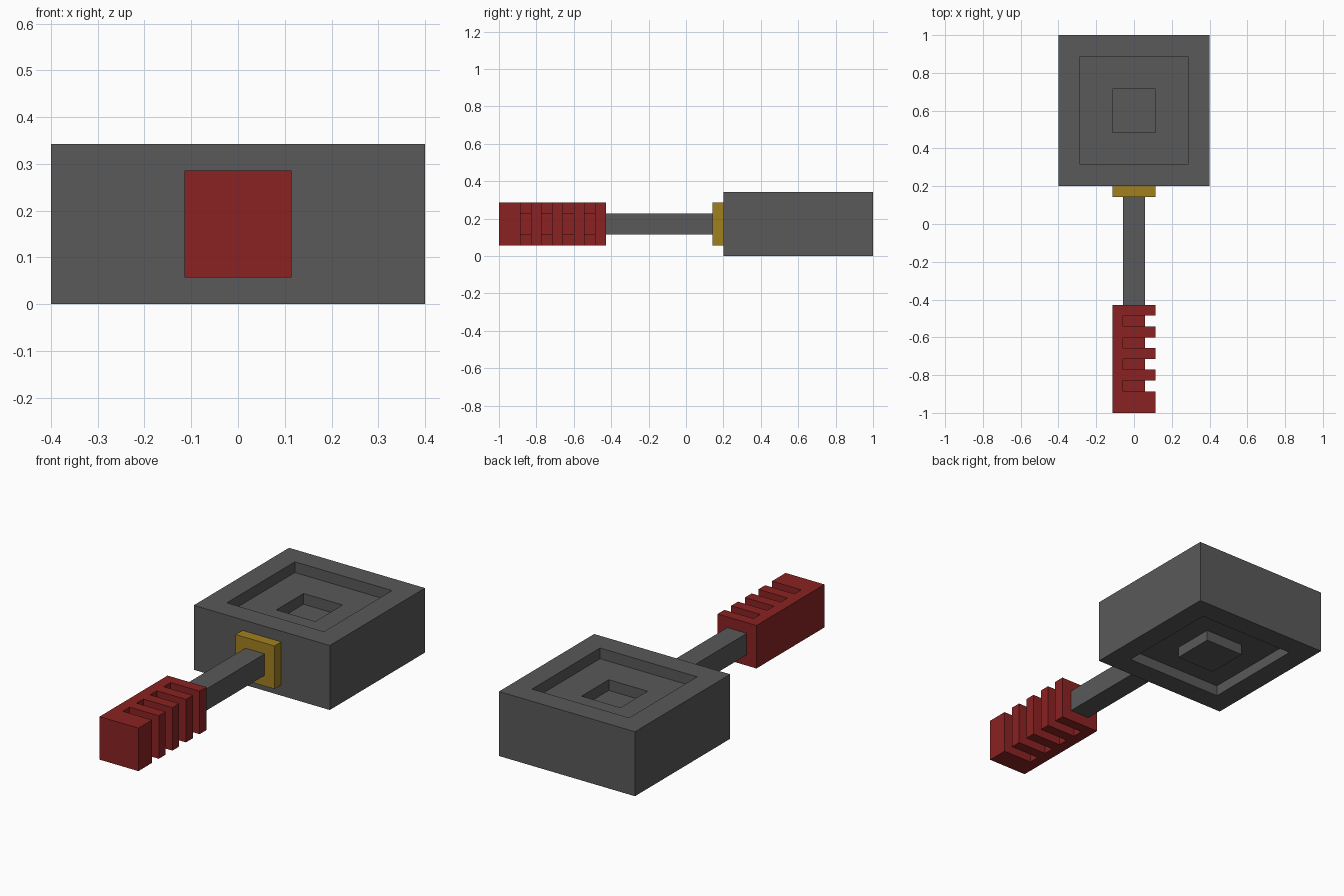
import bpy, bmesh
from mathutils import Vector

if "Cube" in bpy.data.objects:
    bpy.data.objects.remove(bpy.data.objects["Cube"])

U = 2 / 35  # the model sits on a regular block grid


def material(name, color):
    m = bpy.data.materials.new(name)
    m.diffuse_color = (*color, 1)
    m.use_nodes = True
    m.node_tree.nodes["Principled BSDF"].inputs["Base Color"].default_value = m.diffuse_color
    return m


GREY = material("dark grey", (0.1, 0.1, 0.1))
RED = material("dark red", (0.258, 0.016, 0.016))
GOLD = material("brass", (0.36, 0.216, 0.0144))


def finish(name, bm, mat):
    bmesh.ops.scale(bm, vec=(U, U, U), verts=bm.verts)
    bmesh.ops.recalc_face_normals(bm, faces=bm.faces)
    me = bpy.data.meshes.new(name)
    bm.to_mesh(me)
    bm.free()
    me.materials.append(mat)
    ob = bpy.data.objects.new(name, me)
    bpy.context.collection.objects.link(ob)
    return ob


def box(lo, hi):
    bm = bmesh.new()
    lo, hi = Vector(lo), Vector(hi)
    bmesh.ops.create_cube(bm, size=1)
    for v in bm.verts:
        v.co = (lo + hi) / 2 + v.co * (hi - lo)
    return bm


def step(bm, face, inset, dz):
    """Inset a face, then push its middle up or down by dz."""
    bmesh.ops.inset_region(bm, faces=[face], thickness=inset, use_even_offset=True)
    new = bmesh.ops.extrude_discrete_faces(bm, faces=[face])["faces"][0]
    bmesh.ops.translate(bm, verts=new.verts, vec=(0, 0, dz))
    bm.normal_update()
    return new


# Head: two-step recess on top, recess with a flush centre boss below
bm = box((-7, 3.5, 0), (7, 17.5, 6))
bm.normal_update()
top = max(bm.faces, key=lambda f: f.calc_center_median().z)
floor = step(bm, top, 2, -1)
step(bm, floor, 3, -1)
bottom = min(bm.faces, key=lambda f: f.calc_center_median().z)
floor = step(bm, bottom, 2, 1)
step(bm, floor, 3, -1)
finish("head", bm, GREY)

# Collar and shaft
finish("collar", box((-2, 2.5, 1), (2, 3.5, 5)), GOLD)
finish("shaft", box((-1, -7.5, 2), (1, 2.5, 4)), GREY)

# Grip with four C-shaped grooves open to the right, top and bottom
grip = finish("grip", box((-2, -17.5, 1), (2, -7.5, 5)), RED)
bm = bmesh.new()
profile = [(-1, 0), (3, 0), (3, 6), (-1, 6), (-1, 4), (1, 4), (1, 2), (-1, 2)]
face = bm.faces.new([bm.verts.new((x, -9.5, z)) for x, z in profile])
ext = bmesh.ops.extrude_face_region(bm, geom=[face])["geom"]
bmesh.ops.translate(bm, vec=(0, 1, 0),
                    verts=[g for g in ext if isinstance(g, bmesh.types.BMVert)])
cutter = finish("groove_cutter", bm, RED)
cutter.hide_render = True
cutter.display_type = 'WIRE'
arr = cutter.modifiers.new("grooves", 'ARRAY')
arr.count = 4
arr.use_relative_offset = False
arr.use_constant_offset = True
arr.constant_offset_displace = (0, -2 * U, 0)
cut = grip.modifiers.new("cut", 'BOOLEAN')
cut.operation = 'DIFFERENCE'
cut.solver = 'EXACT'
cut.object = cutter
